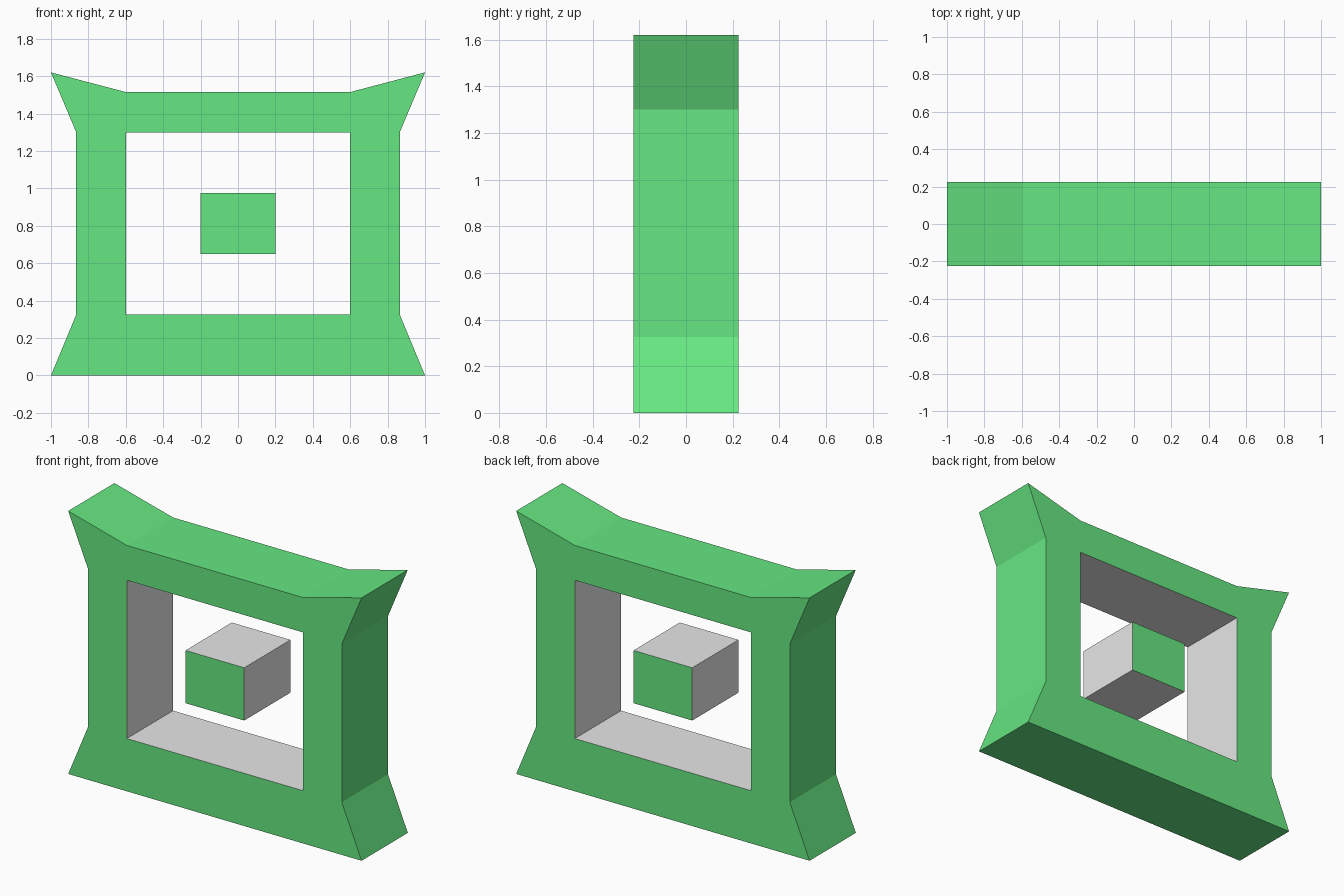
import bpy
import bmesh

cube = bpy.data.objects.get("Cube")
if cube:
    bpy.data.objects.remove(cube, do_unlink=True)

HALF_DEPTH = 0.225


def make_material(name, rgb):
    mat = bpy.data.materials.new(name)
    mat.use_nodes = True
    mat.diffuse_color = (*rgb, 1)
    mat.node_tree.nodes["Principled BSDF"].inputs["Base Color"].default_value = (*rgb, 1)
    return mat


green = make_material("green", (0.138, 0.83, 0.231))
grey = make_material("light grey", (0.8, 0.8, 0.8))


def build(name, panels, wall_is_grey):
    """Thicken flat x-z panels along y; walls rise only on open edges."""
    bm = bmesh.new()
    verts = {}

    def vert(point, y):
        key = (point, y)
        if key not in verts:
            verts[key] = bm.verts.new((point[0], y, point[1]))
        return verts[key]

    edges = {(a, b) for p in panels for a, b in zip(p, p[1:] + p[:1])}
    for panel in panels:
        bm.faces.new([vert(p, -HALF_DEPTH) for p in panel])
        bm.faces.new([vert(p, HALF_DEPTH) for p in reversed(panel)])
    for a, b in sorted(edges):
        if (b, a) not in edges:
            wall = bm.faces.new([vert(b, -HALF_DEPTH), vert(a, -HALF_DEPTH),
                                 vert(a, HALF_DEPTH), vert(b, HALF_DEPTH)])
            wall.material_index = int(wall_is_grey(a, b))
    bmesh.ops.recalc_face_normals(bm, faces=bm.faces)
    mesh = bpy.data.meshes.new(name)
    bm.to_mesh(mesh)
    bm.free()
    mesh.materials.append(green)
    mesh.materials.append(grey)
    obj = bpy.data.objects.new(name, mesh)
    bpy.context.collection.objects.link(obj)
    return obj


# Key outline dimensions
WIN, SIDE, TIP = 0.6, 0.865, 1.0
LOW, HIGH, RIM, TOP = 0.325, 1.3, 1.515, 1.62


def mirrored(panel):
    return [(-x, z) for x, z in reversed(panel)]


# Frame: foot, lintel, and mirrored posts with flared corners
foot = [(-TIP, 0), (TIP, 0), (SIDE, LOW), (WIN, LOW), (-WIN, LOW), (-SIDE, LOW)]
lintel = [(-WIN, HIGH), (WIN, HIGH), (WIN, RIM), (-WIN, RIM)]
post = [(WIN, LOW), (SIDE, LOW), (SIDE, HIGH), (WIN, HIGH)]
horn = [(WIN, HIGH), (SIDE, HIGH), (TIP, TOP), (WIN, RIM)]
panels = [foot, lintel, post, horn, mirrored(post), mirrored(horn)]


# Window reveals are grey, outer walls stay green
def in_window(a, b):
    return all(abs(x) <= WIN and LOW <= z <= HIGH for x, z in (a, b))


build("frame", panels, in_window)

# Floating centre block with green front and back
block = [(-0.2, 0.65), (0.2, 0.65), (0.2, 0.975), (-0.2, 0.975)]
build("centre_block", [block], lambda a, b: True)
